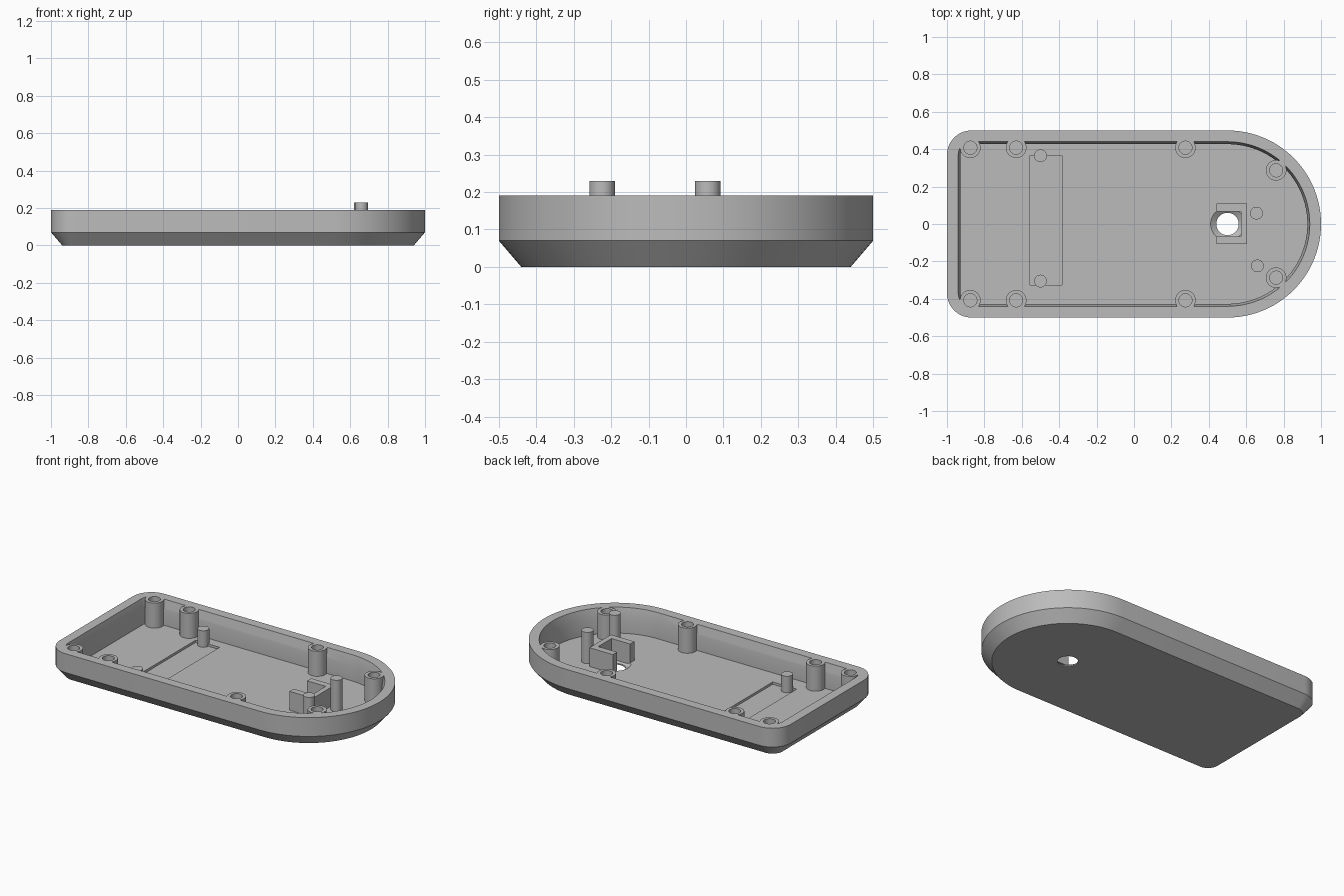
import bpy, bmesh
from math import pi, cos, sin

if "Cube" in bpy.data.objects:
    bpy.data.objects.remove(bpy.data.objects["Cube"])

grey = bpy.data.materials.new("plastic_grey")
grey.use_nodes = True
colour = (0.5, 0.5, 0.5, 1)
grey.diffuse_color = colour
grey.node_tree.nodes["Principled BSDF"].inputs["Base Color"].default_value = colour

FLOOR, RIM = 0.03, 0.19


def make(name, bm):
    bmesh.ops.recalc_face_normals(bm, faces=bm.faces)
    mesh = bpy.data.meshes.new(name)
    bm.to_mesh(mesh)
    bm.free()
    mesh.materials.append(grey)
    ob = bpy.data.objects.new(name, mesh)
    bpy.context.collection.objects.link(ob)
    return ob


def loft(rings):
    # Skin a stack of matching rings and cap both ends
    bm = bmesh.new()
    loops = [[bm.verts.new(p) for p in ring] for ring in rings]
    n = len(loops[0])
    for a, b in zip(loops, loops[1:]):
        for i in range(n):
            j = (i + 1) % n
            bm.faces.new((a[i], a[j], b[j], b[i]))
    bm.faces.new(loops[0])
    bm.faces.new(loops[-1])
    return bm


def arc(cx, cy, r, start, end, steps):
    angles = [start + (end - start) * i / steps for i in range(steps + 1)]
    return [(cx + r * cos(a), cy + r * sin(a)) for a in angles]


def outline(inset, z):
    # Round nose on the right, two small corners on the left
    pts = arc(0.5, 0, 0.5 - inset, -pi / 2, pi / 2, 48)
    pts += arc(-0.87, 0.37, 0.13 - inset, pi / 2, pi, 10)
    pts += arc(-0.87, -0.37, 0.13 - inset, pi, 1.5 * pi, 10)
    return [(x, y, z) for x, y in pts]


def round_part(name, x, y, z0, z1, r0, r1=None):
    r1 = r1 or r0
    rings = []
    for r, z in ((r0, z0), (r1, z1)):
        rings.append([(px, py, z) for px, py in arc(x, y, r, 0, 2 * pi, 32)[:-1]])
    return make(name, loft(rings))


def prism(name, corners, z0, z1):
    return make(name, loft([[(x, y, z) for x, y in corners] for z in (z0, z1)]))


def combine(target, tool, operation):
    tool.hide_render = True
    mod = target.modifiers.new("shape", 'BOOLEAN')
    mod.operation = operation
    mod.solver = 'EXACT'
    mod.object = tool
    bpy.context.view_layer.objects.active = target
    bpy.ops.object.modifier_apply(modifier=mod.name)
    bpy.data.objects.remove(tool)


# Tray with bevelled underside and sloped inner lip
tray = make("tray", loft([
    outline(0.06, 0), outline(0, 0.07), outline(0, RIM),
    outline(0.06, RIM), outline(0.073, 0.13), outline(0.073, FLOOR)]))

# Screw bosses, with blind holes
spots = [(x, s * y) for x, y in ((-0.875, 0.408), (-0.63, 0.408), (0.275, 0.408), (0.76, 0.287))
         for s in (1, -1)]
for x, y in spots:
    combine(tray, round_part("boss", x, y, FLOOR - 0.002, RIM, 0.055), 'UNION')
for x, y in spots:
    combine(tray, round_part("boss_hole", x, y, 0.06, RIM + 0.05, 0.035), 'DIFFERENCE')

# Shallow floor recess and flared cable hole
recess = [(-0.555, -0.325), (-0.385, -0.325), (-0.385, 0.365), (-0.555, 0.365)]
combine(tray, prism("recess", recess, 0.015, 0.1), 'DIFFERENCE')
combine(tray, round_part("hole", 0.5, 0, -0.05, 0.1, 0.06), 'DIFFERENCE')
combine(tray, round_part("flare", 0.5, 0, 0.008, FLOOR + 0.001, 0.06, 0.092), 'DIFFERENCE')

# Locating pins
parts = [tray]
for name, x, y, top in (("tall_pin_back", 0.655, 0.058, 0.23), ("tall_pin_front", 0.66, -0.224, 0.23),
                        ("short_pin_back", -0.5, 0.365, 0.12), ("short_pin_front", -0.5, -0.305, 0.12)):
    parts.append(round_part(name, x, y, 0.012, top, 0.034))

# C-shaped bracket around the hole, open to the left
bracket = [(0.44, -0.108), (0.605, -0.108), (0.605, 0.11), (0.44, 0.11),
           (0.44, 0.068), (0.572, 0.068), (0.572, -0.066), (0.44, -0.066)]
parts.append(prism("bracket", bracket, 0.02, 0.15))

for ob in parts:
    bpy.ops.object.select_all(action='DESELECT')
    ob.select_set(True)
    bpy.context.view_layer.objects.active = ob
    bpy.ops.object.shade_smooth_by_angle(angle=pi / 6)
